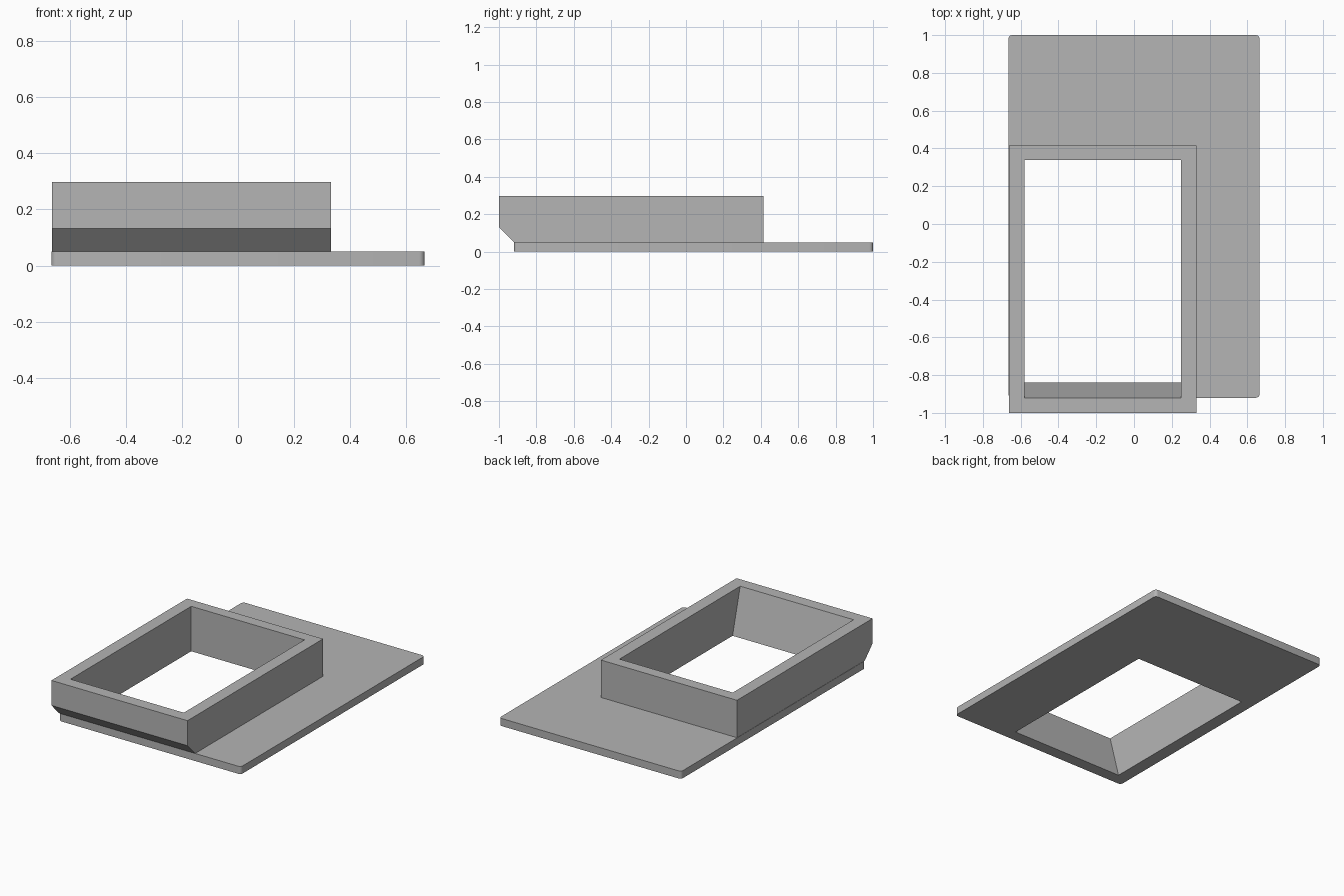
import bpy
import bmesh

cube = bpy.data.objects.get("Cube")
if cube:
    bpy.data.objects.remove(cube, do_unlink=True)

# One plain grey for everything
grey = bpy.data.materials.new("light_grey")
grey.use_nodes = True
colour = (0.46, 0.46, 0.46, 1)
grey.diffuse_color = colour
grey.node_tree.nodes["Principled BSDF"].inputs["Base Color"].default_value = colour


def prism(name, outline, offset):
    """Extrude a planar outline of 3D points along an offset vector."""
    bm = bmesh.new()
    face = bm.faces.new([bm.verts.new(p) for p in outline])
    result = bmesh.ops.extrude_face_region(bm, geom=[face])
    verts = [g for g in result["geom"] if isinstance(g, bmesh.types.BMVert)]
    bmesh.ops.translate(bm, verts=verts, vec=offset)
    bmesh.ops.recalc_face_normals(bm, faces=bm.faces)
    mesh = bpy.data.meshes.new(name)
    bm.to_mesh(mesh)
    bm.free()
    mesh.materials.append(grey)
    obj = bpy.data.objects.new(name, mesh)
    bpy.context.collection.objects.link(obj)
    return obj


def side_prism(name, profile, left, right):
    """Extrude a (y, z) side profile between two x positions."""
    return prism(name, [(left, y, z) for y, z in profile], (right - left, 0, 0))


def apply(obj, modifier):
    bpy.ops.object.select_all(action='DESELECT')
    obj.select_set(True)
    bpy.context.view_layer.objects.active = obj
    bpy.ops.object.modifier_apply(modifier=modifier.name)


HALF_WIDTH, PLATE_TOP, FRAME_TOP = 0.665, 0.05, 0.297
FRONT, PLATE_FRONT, BACK = -1.0, -0.92, 1.0

# Thin base plate with rounded vertical corners
plate = prism("base_plate",
              [(-HALF_WIDTH, PLATE_FRONT, 0), (HALF_WIDTH, PLATE_FRONT, 0),
               (HALF_WIDTH, BACK, 0), (-HALF_WIDTH, BACK, 0)],
              (0, 0, PLATE_TOP))
bm = bmesh.new()
bm.from_mesh(plate.data)
uprights = [e for e in bm.edges if abs(e.verts[0].co.z - e.verts[1].co.z) > 0.01]
bmesh.ops.bevel(bm, geom=uprights, offset=0.02, segments=5, profile=0.5,
                affect='EDGES')
bm.to_mesh(plate.data)
bm.free()

# Raised frame, overhanging the plate with a sloped underside at the front
frame = side_prism("raised_frame",
                   [(PLATE_FRONT, PLATE_TOP), (0.415, PLATE_TOP),
                    (0.415, FRAME_TOP), (FRONT, FRAME_TOP), (FRONT, 0.132)],
                   -0.663, 0.331)

# Opening through both parts, with a leaning front wall
slope = 0.08 / FRAME_TOP
low, high = -0.1, 0.4
opening = side_prism("opening_cutter",
                     [(-0.84 - slope * low, low), (0.34, low),
                      (0.34, high), (-0.84 - slope * high, high)],
                     -0.58, 0.248)
opening.hide_render = True

for part in (plate, frame):
    cut = part.modifiers.new("opening", 'BOOLEAN')
    cut.operation = 'DIFFERENCE'
    cut.solver = 'EXACT'
    cut.object = opening
    apply(part, cut)
    bpy.ops.object.shade_smooth_by_angle()

bpy.data.objects.remove(opening, do_unlink=True)
